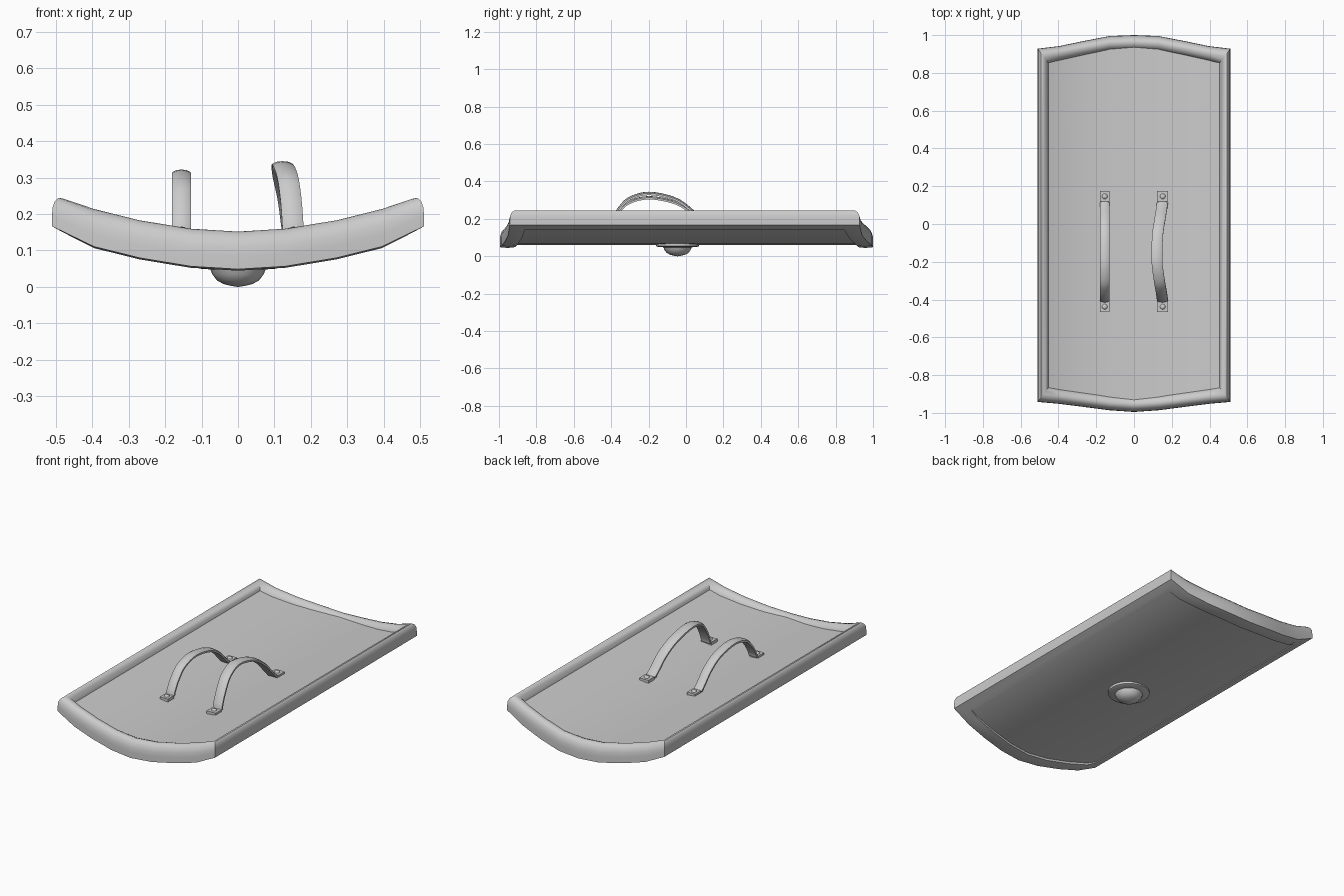
import bpy, bmesh, math
from mathutils import Vector

cube = bpy.data.objects.get("Cube")
if cube:
    bpy.data.objects.remove(cube)

grey = bpy.data.materials.new("plain_grey")
grey.use_nodes = True
grey.diffuse_color = (0.6, 0.6, 0.6, 1)
grey.node_tree.nodes["Principled BSDF"].inputs["Base Color"].default_value = (0.6, 0.6, 0.6, 1)


def finish(name, bm, angle=40):
    bmesh.ops.recalc_face_normals(bm, faces=bm.faces)
    mesh = bpy.data.meshes.new(name)
    bm.to_mesh(mesh)
    bm.free()
    mesh.materials.append(grey)
    obj = bpy.data.objects.new(name, mesh)
    bpy.context.collection.objects.link(obj)
    bpy.ops.object.select_all(action='DESELECT')
    obj.select_set(True)
    bpy.context.view_layer.objects.active = obj
    bpy.ops.object.shade_smooth_by_angle(angle=math.radians(angle))
    return obj


def loft(name, rings, closed=False, angle=40):
    """Skin a list of closed rings of points, capping the ends or joining them."""
    bm = bmesh.new()
    vs = [[bm.verts.new(p) for p in ring] for ring in rings]
    n = len(rings[0])
    pairs = list(zip(vs, vs[1:])) + ([(vs[-1], vs[0])] if closed else [])
    for a, b in pairs:
        for i in range(n):
            j = (i + 1) % n
            bm.faces.new((a[i], a[j], b[j], b[i]))
    if not closed:
        bm.faces.new(vs[0])
        bm.faces.new(vs[-1])
    return finish(name, bm, angle)


# Half outline: x, height of the curve, back edge y, front edge y
half = [(0, .098, .96, -.955), (.13, .106, .955, -.946), (.27, .129, .928, -.928),
        (.395, .160, .902, -.912), (.48, .196, .888, -.902)]
stations = [(-x, z, b, f) for x, z, b, f in half[:0:-1]] + half

# Curved board
rings = []
for x, z, back, front in stations:
    top, low = z + .04 - .05 * abs(x), z - .037
    rings.append([(x, back, top), (x, front, top), (x, front, low), (x, back, low)])
loft("shield_board", rings)

# Rim: rounded above, squarer below, mitred at the four corners
section = [(-1, -.95), (0, -1.03), (1, -.95), (1, -.3), (.96, .2), (.75, .65), (.4, .95),
           (0, 1.03), (-.45, .9), (-.8, .6), (-1, .1)]
path = [(x, b, z, 1) for x, z, b, f in stations] + [(x, f, z, -1) for x, z, b, f in stations[::-1]]
rings = []
for x, y, z, side in path:
    corner = abs(x) > .45
    sx = math.copysign(.03, x) if corner else 0
    tall = .045 if corner else .052
    lean = .013 if corner else 0
    rings.append([(x + u * sx, y + u * side * .04, z + u * lean + v * tall) for u, v in section])
loft("shield_rim", rings, closed=True)


def smooth_path(points, steps=4):
    """Catmull-Rom curve through the points."""
    pts = [Vector(p) for p in points]
    pts = [2 * pts[0] - pts[1]] + pts + [2 * pts[-1] - pts[-2]]
    out = []
    for a, b, c, d in zip(pts, pts[1:], pts[2:], pts[3:]):
        for i in range(steps):
            t = i / steps
            out.append(.5 * (2 * b + (c - a) * t + (2 * a - 5 * b + 4 * c - d) * t * t
                             + (3 * b - a - 3 * c + d) * t ** 3))
    return out + [pts[-2]]


def lathe(name, profile, centre, count=24):
    rings = [[(centre[0] + r * math.cos(i * math.tau / count),
               centre[1] + r * math.sin(i * math.tau / count),
               centre[2] + z) for i in range(count)] for r, z in profile]
    return loft(name, rings)


# Arched straps with flat riveted feet
arch = [(.12, .157), (.085, .19), (.03, .245), (-.06, .297), (-.2, .322), (-.31, .295),
        (-.37, .24), (-.405, .185), (-.415, .157)]
strap = [(-1, -.018), (1, -.018), (1, -.008), (.6, -.002), (0, 0), (-.6, -.002), (-1, -.008)]


def handle(name, x, width, rise, sway):
    points = []
    for y, z in arch:
        lift = (z - .157) / .165
        bend = math.sin(math.pi * max(0, min(1, (.14 - y) / .57))) ** 1.3
        points.append((x - sway * bend, y, z + rise * lift))
    curve = smooth_path(points)
    rings = []
    for i, p in enumerate(curve):
        d = (curve[min(i + 1, len(curve) - 1)] - curve[max(i - 1, 0)]).normalized()
        up = Vector((0, d.z, -d.y)).normalized()
        rings.append([p + Vector((u * width, 0, 0)) + up * v for u, v in strap])
    loft(name, rings)
    for end, y in (("back", .146), ("front", -.438)):
        foot = [[(x + u * width, y + e * .028, z) for u, z in
                 ((-1, .13), (1, .13), (1, .157), (-1, .157))] for e in (-1, 1)]
        loft(name + "_" + end + "_foot", foot)
        lathe(name + "_" + end + "_rivet", [(.015, 0), (.014, .005), (.009, .009), (.002, .01)],
              (x, y, .155), 12)


handle("straight_handle", -.155, .026, 0, 0)
handle("bent_handle", .152, .029, .023, .032)

# Boss on the underside
lathe("boss", [(.115, .078), (.115, .054), (.105, .05), (.076, .048), (.07, .034),
               (.058, .018), (.04, .008), (.02, .003), (.002, 0)], (0, -.045, 0), 24)
